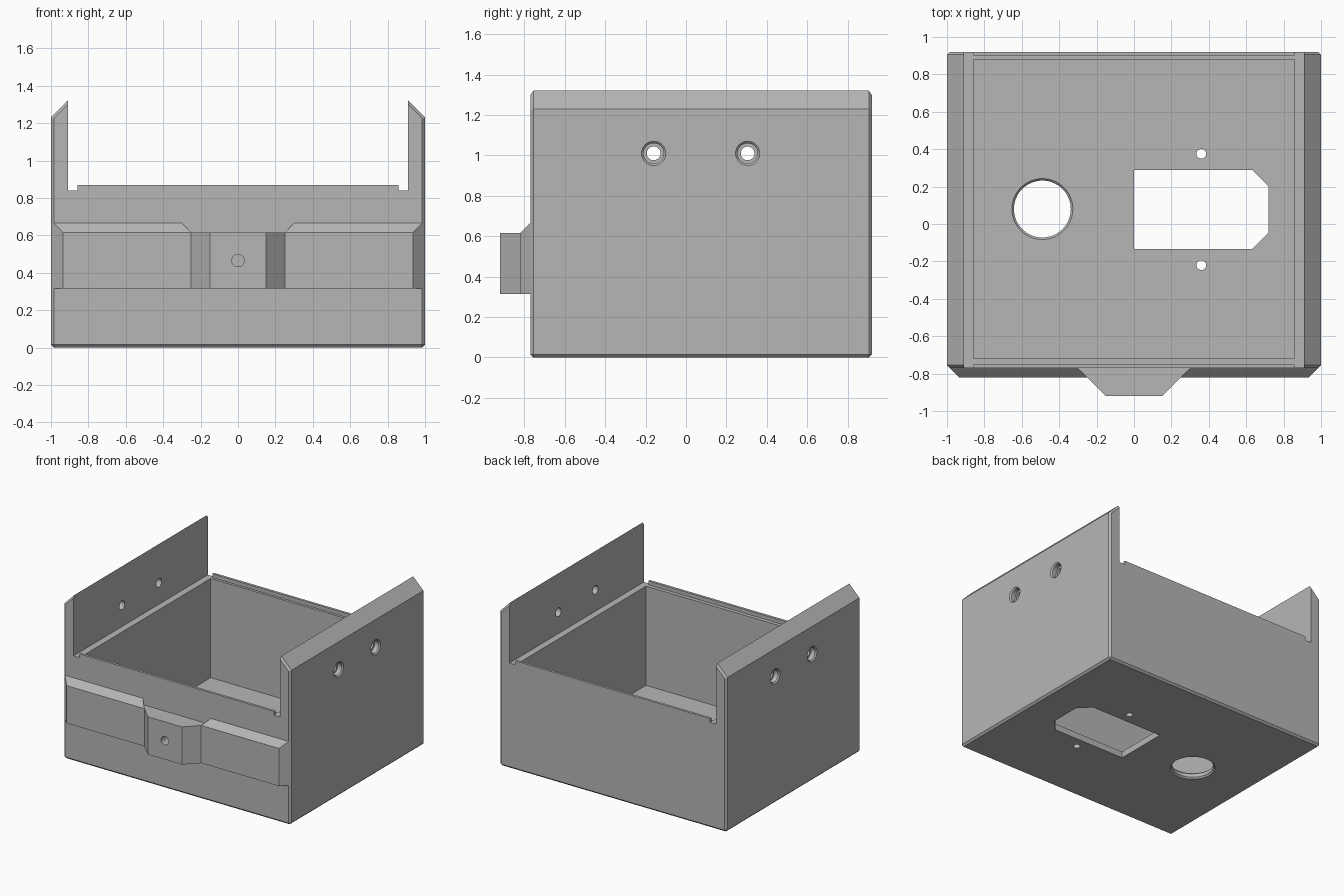
import bpy, bmesh, math
from mathutils import Matrix, Vector

cube = bpy.data.objects.get("Cube")
if cube:
    bpy.data.objects.remove(cube, do_unlink=True)

GREY = (0.47, 0.47, 0.47, 1)
mat = bpy.data.materials.new("plain grey")
mat.use_nodes = True
mat.diffuse_color = GREY
mat.node_tree.nodes["Principled BSDF"].inputs["Base Color"].default_value = GREY

FRONT, BACK = -0.77, 0.92      # outer faces of the walls
RIM, FLOOR = 0.84, 0.05        # rim height and floor thickness
BEVEL = 0.015


def make(name, bm):
    bmesh.ops.recalc_face_normals(bm, faces=bm.faces)
    mesh = bpy.data.meshes.new(name)
    bm.to_mesh(mesh)
    bm.free()
    mesh.materials.append(mat)
    ob = bpy.data.objects.new(name, mesh)
    bpy.context.collection.objects.link(ob)
    return ob


def prism(points, low, high, place):
    """Extrude an outline; place maps (u, v, depth) to a 3D point."""
    bm = bmesh.new()
    face = bm.faces.new([bm.verts.new(place(u, v, low)) for u, v in points])
    out = bmesh.ops.extrude_face_region(bm, geom=[face])
    shift = Vector(place(0, 0, high)) - Vector(place(0, 0, low))
    moved = [v for v in out["geom"] if isinstance(v, bmesh.types.BMVert)]
    bmesh.ops.translate(bm, verts=moved, vec=shift)
    return bm


def along_x(y, z, x): return (x, y, z)
def along_y(x, z, y): return (x, y, z)
def along_z(x, y, z): return (x, y, z)


def box(name, x0, x1, y0, y1, z0, z1):
    outline = [(x0, y0), (x1, y0), (x1, y1), (x0, y1)]
    return make(name, prism(outline, z0, z1, along_z))


def turned(name, profile, centre, axis, sides=48):
    """Round tool from (radius, distance) steps along an axis."""
    bm = bmesh.new()
    turn = Vector((0, 0, 1)).rotation_difference(Vector(axis)).to_matrix()
    rings = []
    for r, d in profile:
        ring = []
        for i in range(sides):
            a = math.tau * i / sides
            p = turn @ Vector((r * math.cos(a), r * math.sin(a), d))
            ring.append(bm.verts.new(p + Vector(centre)))
        rings.append(ring)
    for a, b in zip(rings, rings[1:]):
        for i in range(sides):
            j = (i + 1) % sides
            bm.faces.new((a[i], a[j], b[j], b[i]))
    bm.faces.new(rings[0])
    bm.faces.new(rings[-1])
    return make(name, bm)


def combine(target, tool, operation="DIFFERENCE"):
    mod = target.modifiers.new("bool", "BOOLEAN")
    mod.operation, mod.solver, mod.object = operation, "EXACT", tool
    bpy.context.view_layer.update()
    graph = bpy.context.evaluated_depsgraph_get()
    mesh = bpy.data.meshes.new_from_object(target.evaluated_get(graph))
    target.modifiers.clear()
    target.data = mesh
    bpy.data.objects.remove(tool, do_unlink=True)


# Outer shell: front outline run from front to back, with bevelled rims and base
half = [(1, 0), (1, 1.23), (0.91, 1.32)]
outline = half + [(-x, z) for x, z in reversed(half)]
bm = prism(outline, FRONT, BACK, along_y)
edges = []
for e in bm.edges:
    a, b = (v.co for v in e.verts)
    runs_back = abs(a.y - b.y) > 0.1
    if not runs_back or max(a.z, b.z) < 0.01:
        edges.append(e)
bmesh.ops.bevel(bm, geom=edges, offset=BEVEL, segments=1, affect="EDGES")
case = make("case_body", bm)

# Front band with sloped top and angled ends
bm = prism([(-0.7, 0.315), (-0.82, 0.315), (-0.82, 0.615), (FRONT, 0.665), (-0.7, 0.665)],
           -0.985, 0.985, along_x)
band = make("front_band", bm)
for s in (-1, 1):
    combine(band, make("end_cut", prism([(s * 0.93, -0.825), (s * 1.03, -0.725), (s * 1.03, -0.825)],
                                        0.2, 0.8, along_z)))

# Centre boss: clear the slope above it, then add the tapered block
boss = [(-0.30, FRONT), (-0.15, -0.92), (0.15, -0.92), (0.30, FRONT)]
combine(band, make("boss_clearance", prism(boss, 0.615, 0.8, along_z)))
boss = [(-0.30, -0.74)] + boss + [(0.30, -0.74)]
combine(band, make("front_boss", prism(boss, 0.315, 0.615, along_z)), "UNION")
combine(case, band, "UNION")

# Open the top and hollow the inside
combine(case, box("top_opening", -0.91, 0.91, -0.769 - 0.2, 1.2, RIM, 1.5))
combine(case, box("cavity", -0.857, 0.857, -0.72, 0.88, FLOOR, 1))

# Round, clipped and small holes through the floor
combine(case, turned("round_hole", [(0.163, -0.02), (0.163, 0), (0.152, 0.011), (0.152, FLOOR - 0.011),
                                    (0.163, FLOOR), (0.163, 0.08)], (-0.49, 0.08, 0), (0, 0, 1), 64))
socket = [(0, -0.135), (0.63, -0.135), (0.72, -0.045), (0.72, 0.20), (0.63, 0.29), (0, 0.29)]
combine(case, make("socket_cut", prism(socket, -0.1, 0.1, along_z)))
for y in (-0.22, 0.375):
    combine(case, turned("floor_hole", [(0.026, -0.1), (0.026, 0.1)], (0.36, y, 0), (0, 0, 1), 32))

# Blind hole in the boss
combine(case, turned("boss_hole", [(0.033, -0.02), (0.033, 0.14)], (0, -0.92, 0.465), (0, 1, 0), 32))

# Counterbored holes in both side walls
for s in (-1, 1):
    for y in (-0.16, 0.305):
        steps = [(0.06, -0.02), (0.06, 0), (0.05, 0.01), (0.05, 0.045), (0.034, 0.045), (0.034, 0.12)]
        combine(case, turned("side_hole", steps, (s, y, 1.01), (-s, 0, 0)))

# Thin locating lips on the front and back rims
front_lip = box("front_lip", -0.857, 0.857, FRONT, FRONT + 0.02, RIM, 0.87)
back_lip = box("back_lip", -0.857, 0.857, BACK - 0.02, BACK, RIM, 0.87)

# Smooth only the round hole walls
bpy.ops.object.select_all(action="DESELECT")
case.select_set(True)
bpy.context.view_layer.objects.active = case
bpy.ops.object.shade_smooth_by_angle(angle=math.radians(20))
